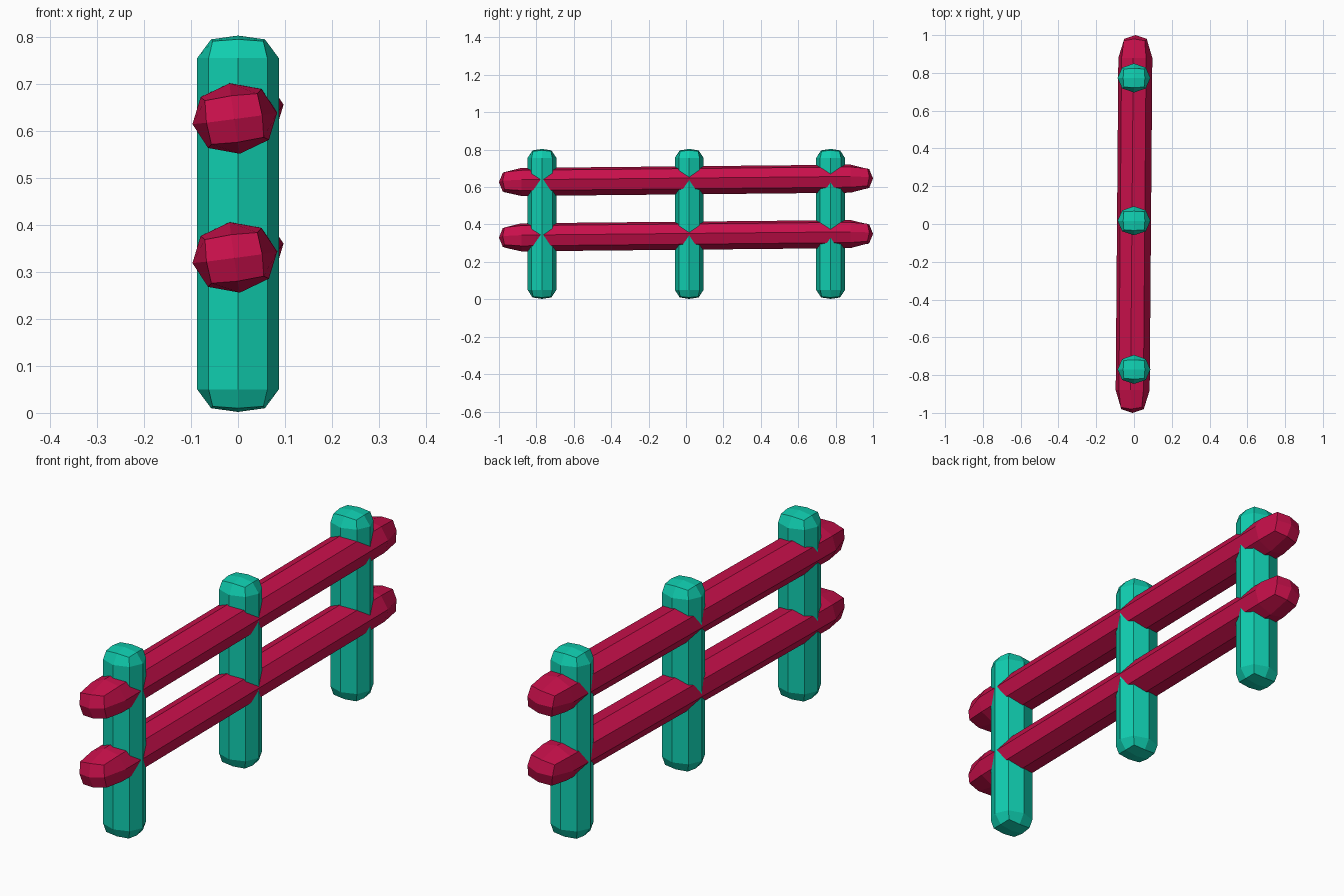
import bpy, bmesh
from mathutils import Vector

if "Cube" in bpy.data.objects:
    bpy.data.objects.remove(bpy.data.objects["Cube"])


def material(name, color):
    m = bpy.data.materials.new(name)
    m.diffuse_color = color
    m.use_nodes = True
    m.node_tree.nodes["Principled BSDF"].inputs["Base Color"].default_value = m.diffuse_color
    return m


def bar(name, centre, side_a, side_b, half_axis, mat):
    """Eight-sided bar with blunt ends; each end is four quads around a tip."""
    c, a, b, h = map(Vector, (centre, side_a, side_b, half_axis))
    dirs = [(1, 0), (1, 1), (0, 1), (-1, 1), (-1, 0), (-1, -1), (0, -1), (1, -1)]
    bm = bmesh.new()

    # (axis radius, diagonal radius, axis height, diagonal height)
    def ring(r_axis, r_diag, t_axis, t_diag):
        verts = []
        for i, (u, v) in enumerate(dirs):
            r, t = (r_diag, t_diag) if i % 2 else (r_axis, t_axis)
            verts.append(bm.verts.new(c + a * u * r + b * v * r + h * t))
        return verts

    rings = [ring(.66, .62, -.98, -.97), ring(1, .72, -.88, -.88),
             ring(1, .72, .88, .88), ring(.66, .62, .98, .97)]
    for lo, hi in zip(rings, rings[1:]):
        for i in range(8):
            j = (i + 1) % 8
            bm.faces.new((lo[i], lo[j], hi[j], hi[i]))
    for r, t in ((rings[0], -1), (rings[-1], 1)):
        tip = bm.verts.new(c + h * t)
        for i in range(0, 8, 2):
            bm.faces.new((tip, r[i], r[i + 1], r[(i + 2) % 8]))
    bmesh.ops.recalc_face_normals(bm, faces=bm.faces)

    mesh = bpy.data.meshes.new(name)
    bm.to_mesh(mesh)
    bm.free()
    mesh.materials.append(mat)
    obj = bpy.data.objects.new(name, mesh)
    bpy.context.collection.objects.link(obj)
    return obj


teal = material("teal", (.005, .61, .43, 1))
crimson = material("crimson", (.58, .005, .07, 1))

# Three upright posts
for name, y in (("front_post", -.77), ("middle_post", .017), ("back_post", .773)):
    bar(name, (0, y, .403), (.087, 0, 0), (0, .077, 0), (0, 0, .401), teal)

# Two slightly twisted and tilted rails
for name, z in (("upper_rail", .636), ("lower_rail", .340)):
    bar(name, (0, 0, z), (.090, 0, .012), (-.011, 0, .075), (.008, 1, .010), crimson)
